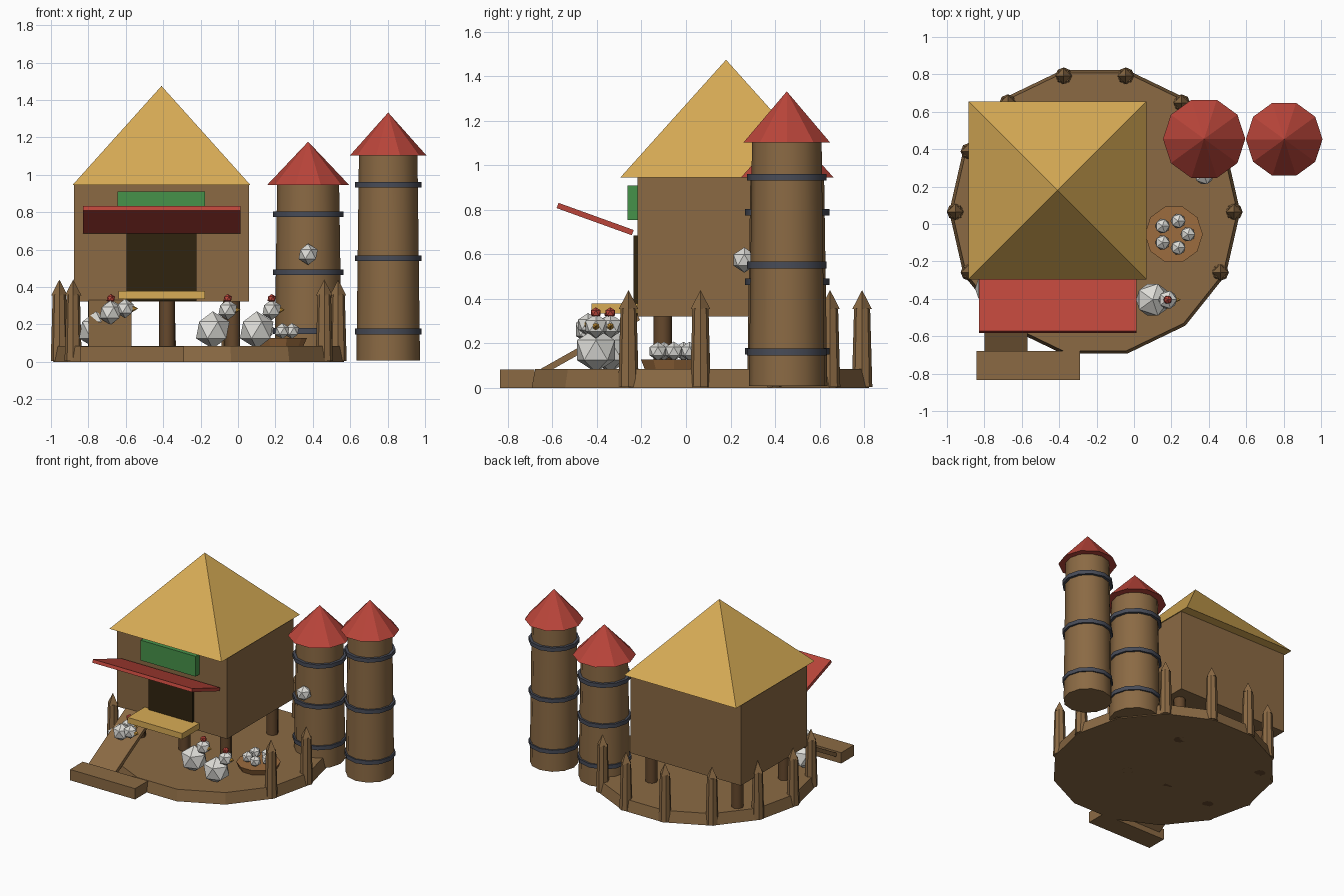
import bpy, bmesh, math
from mathutils import Matrix, Vector

cube = bpy.data.objects.get("Cube")
if cube:
    bpy.data.objects.remove(cube, do_unlink=True)


def material(name, hex_code):
    srgb = [int(hex_code[i:i + 2], 16) / 255 for i in (0, 2, 4)]
    col = [c / 12.92 if c <= 0.04045 else ((c + 0.055) / 1.055) ** 2.4 for c in srgb] + [1]
    m = bpy.data.materials.new(name)
    m.use_nodes = True
    m.diffuse_color = col
    m.node_tree.nodes["Principled BSDF"].inputs["Base Color"].default_value = col
    return m


wood = material("wood", "8B6A44")
dark_wood = material("dark wood", "66492D")
thatch = material("thatch", "D8AC56")
red = material("barn red", "BA453A")
iron = material("iron", "484C58")
shadow = material("doorway brown", "30240F")
green = material("sign green", "46924A")
white = material("feather white", "DEDDD8")
yellow = material("beak yellow", "D09A3C")
straw = material("nest straw", "9C6C3E")


def finish(name, bm, mat, smooth=None):
    bmesh.ops.recalc_face_normals(bm, faces=bm.faces)
    mesh = bpy.data.meshes.new(name)
    bm.to_mesh(mesh)
    bm.free()
    mesh.materials.append(mat)
    if smooth:
        mesh.shade_smooth()
        mesh.set_sharp_from_angle(angle=math.radians(smooth))
    obj = bpy.data.objects.new(name, mesh)
    bpy.context.collection.objects.link(obj)
    return obj


def box(name, lo, hi, mat):
    lo, hi = Vector(lo), Vector(hi)
    bm = bmesh.new()
    bmesh.ops.create_cube(bm, size=1, matrix=Matrix.Translation((lo + hi) / 2)
                          @ Matrix.Diagonal((hi - lo).to_4d()))
    return finish(name, bm, mat)


def cone(name, x, y, z0, z1, r0, r1, sides, mat, smooth=None):
    bm = bmesh.new()
    bmesh.ops.create_cone(bm, cap_ends=True, segments=sides, radius1=r0, radius2=r1, depth=z1 - z0,
                          matrix=Matrix.Translation((x, y, (z0 + z1) / 2))
                          @ Matrix.Rotation(math.pi / 2, 4, "Z"))
    return finish(name, bm, mat, smooth)


def ball(name, centre, r, mat):
    bm = bmesh.new()
    bmesh.ops.create_icosphere(bm, subdivisions=1, radius=r, matrix=Matrix.Translation(centre))
    return finish(name, bm, mat)


def slab(name, x0, x1, start, end, thick, mat):
    # tilted board between two (y, z) points, thickness hanging below
    a, b = Vector(start), Vector(end)
    d = (b - a).normalized()
    n = Vector((d.y, -d.x)) * thick
    bm = bmesh.new()
    face = bm.faces.new([bm.verts.new((x0, p.x, p.y)) for p in (a, b, b + n, a + n)])
    ext = bmesh.ops.extrude_face_region(bm, geom=[face])
    bmesh.ops.translate(bm, vec=(x1 - x0, 0, 0),
                        verts=[v for v in ext["geom"] if isinstance(v, bmesh.types.BMVert)])
    return finish(name, bm, mat)


# Round yard and fence posts, open at the front
YARD = (-0.21, 0.065)
cone("yard_base", *YARD, 0, 0.085, 0.778, 0.762, 14, wood)
for k in (0, 1, 2, 3, 4, 5, 6, 7, 8, 13):
    a = k * math.tau / 14
    x, y = YARD[0] + 0.745 * math.cos(a), YARD[1] + 0.745 * math.sin(a)
    cone("fence_post", x, y, 0.005, 0.36, 0.046, 0.036, 8, wood)
    cone("fence_post_tip", x, y, 0.355, 0.44, 0.044, 0, 4, wood)

# Raised house on stilts
for x, y in ((-0.76, -0.105), (-0.38, -0.105), (-0.03, -0.105), (-0.76, 0.46), (-0.03, 0.46)):
    cone("stilt", x, y, 0, 0.33, 0.042, 0.042, 8, dark_wood, 50)
box("house_walls", (-0.876, -0.218, 0.322), (0.06, 0.585, 0.947), wood)
cone("house_roof", 0, 0, 0.945, 1.475, 0.952 / math.sqrt(2), 0, 4, thatch).matrix_world = (
    Matrix.Translation((-0.409, 0.18, 0)) @ Matrix.Rotation(math.pi / 4, 4, "Z"))
box("doorway", (-0.595, -0.237, 0.325), (-0.222, -0.2, 0.685), shadow)
box("door_step", (-0.64, -0.425, 0.335), (-0.176, -0.2, 0.38), thatch)
box("sign_board", (-0.643, -0.263, 0.755), (-0.176, -0.2, 0.91), green)
slab("awning", -0.83, 0.013, (-0.573, 0.832), (-0.235, 0.71), 0.025, red)

# Ramp and its landing
slab("ramp", -0.80, -0.57, (-0.69, 0.065), (-0.22, 0.33), 0.028, wood)
box("ramp_landing", (-0.842, -0.835, 0), (-0.29, -0.68, 0.083), wood)


# Grain silos with iron hoops
def silo(x, y, top, apex, r, roof_r, hoops):
    cone("silo_body", x, y, 0.008, top + 0.01, r, r * 0.92, 12, wood, 40)
    cone("silo_roof", x, y, top, apex, roof_r, 0, 10, red)
    for z in hoops:
        cone("silo_hoop", x, y, z - 0.015, z + 0.015, r * 1.05, r * 1.05, 12, iron, 40)


silo(0.375, 0.455, 0.945, 1.177, 0.18, 0.22, (0.165, 0.478, 0.79))
silo(0.803, 0.453, 1.103, 1.333, 0.17, 0.205, (0.162, 0.553, 0.947))
ball("silo_bird", (0.375, 0.262, 0.575), 0.057, white)


# Hens facing +x
def hen(x, y, z, s, comb=True):
    ball("hen_body", (x, y, z), 0.1 * s, white)
    hx, hz = x + 0.08 * s, z + 0.108 * s
    if not comb:
        hx, hz = x + 0.078, z + 0.022
    head = 0.055 if comb else 0.052
    ball("hen_head", (hx, y, hz), head, white)
    beak = cone("hen_beak", 0, 0, 0, 0.03, 0.018, 0, 6, yellow)
    beak.matrix_world = Matrix.Translation((hx + 0.04, y, hz)) @ Matrix.Rotation(math.pi / 2, 4, "Y")
    if comb:
        ball("hen_comb", (hx, y, hz + 0.06), 0.025, red)


hen(-0.135, -0.34, 0.17, 1)
hen(0.1, -0.405, 0.17, 1)
hen(-0.76, -0.345, 0.17, 1)
hen(-0.682, -0.44, 0.263, 0.65, comb=False)

# Nest with five eggs
NEST = (0.213, -0.055)
cone("nest", *NEST, 0.08, 0.127, 0.135, 0.155, 10, straw)
for k in range(5):
    a = k * math.tau / 5
    ball("egg", (NEST[0] + 0.075 * math.cos(a), NEST[1] + 0.075 * math.sin(a), 0.165), 0.043, white)
